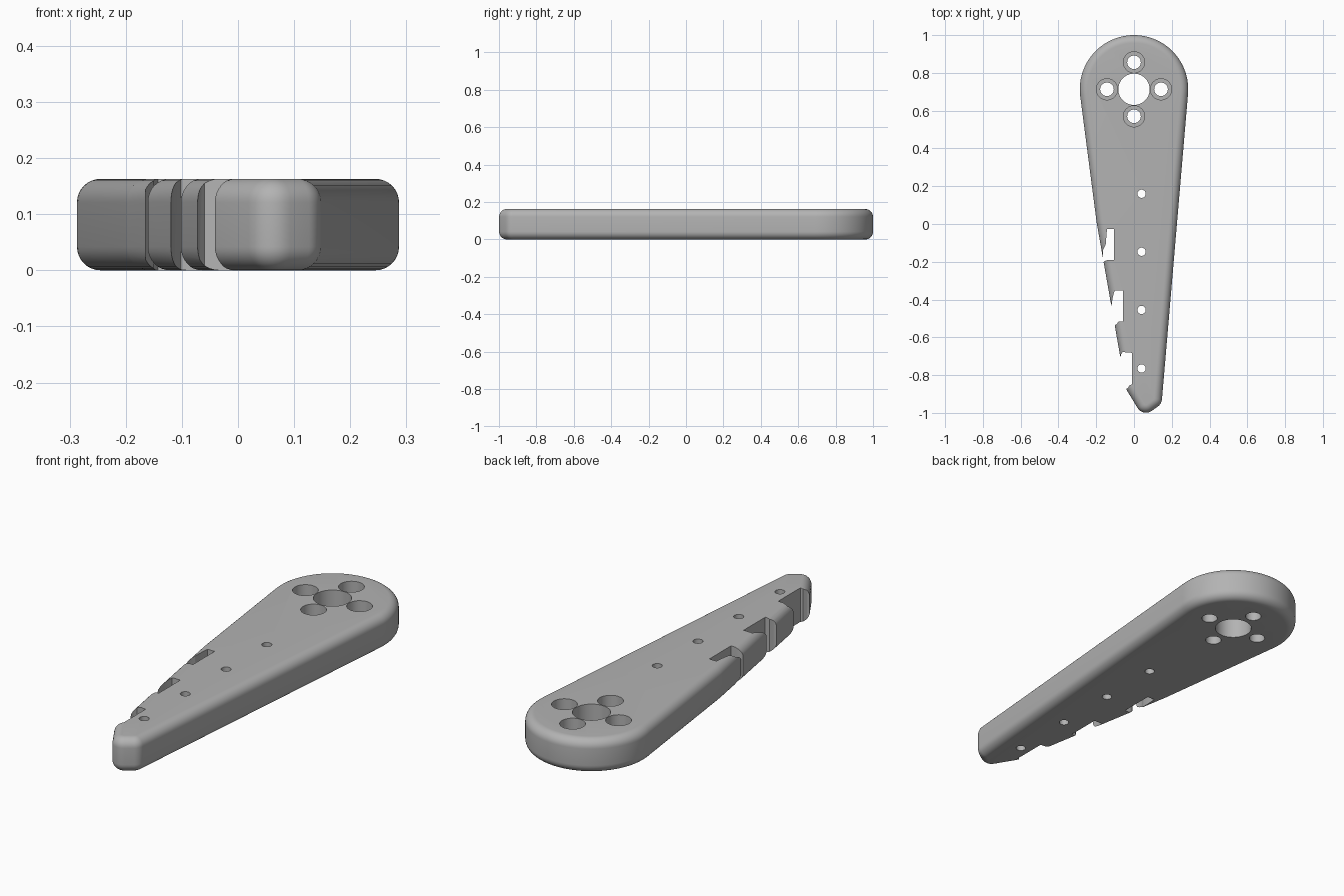
import bpy, bmesh, math
from mathutils import Vector

if "Cube" in bpy.data.objects:
    bpy.data.objects.remove(bpy.data.objects["Cube"])

H, FILLET = 0.163, 0.042
HUB = Vector((0, 0.713))
HUB_R = 0.287

grey = bpy.data.materials.new("grey")
grey.diffuse_color = (0.45, 0.45, 0.45, 1)
grey.use_nodes = True
grey.node_tree.nodes["Principled BSDF"].inputs["Base Color"].default_value = grey.diffuse_color


def make(name, rings):
    """Closed solid from stacked rings of equal point count."""
    bm = bmesh.new()
    loops = [[bm.verts.new(p) for p in ring] for ring in rings]
    n = len(loops[0])
    for a, b in zip(loops, loops[1:]):
        for i in range(n):
            j = (i + 1) % n
            bm.faces.new((a[i], a[j], b[j], b[i]))
    bm.faces.new(loops[0][::-1])
    bm.faces.new(loops[-1])
    bmesh.ops.recalc_face_normals(bm, faces=bm.faces)
    me = bpy.data.meshes.new(name)
    bm.to_mesh(me)
    bm.free()
    me.materials.append(grey)
    ob = bpy.data.objects.new(name, me)
    bpy.context.collection.objects.link(ob)
    return ob


def prism(pts, z0, z1):
    return make("cutter", [[(x, y, z) for x, y in pts] for z in (z0, z1)])


def circle(x, y, r, n):
    return [(x + r * math.cos(2 * math.pi * i / n), y + r * math.sin(2 * math.pi * i / n))
            for i in range(n)]


def rounded(prev, p, nxt, r, n=8):
    """Arc replacing a convex corner."""
    a, b = (prev - p).normalized(), (nxt - p).normalized()
    half = a.angle(b) / 2
    c = p + (a + b).normalized() * (r / math.sin(half))
    s = p + a * (r / math.tan(half)) - c
    turn = math.pi - 2 * half
    return [c + Vector((s.x * math.cos(t) - s.y * math.sin(t),
                        s.x * math.sin(t) + s.y * math.cos(t)))
            for t in (turn * i / n for i in range(n + 1))]


# counter-clockwise outline: round hub, bent left edge, pointed tip
outline = []
for i in range(65):
    t = math.radians(-5 + 191.5 * i / 64)
    outline.append(HUB + HUB_R * Vector((math.cos(t), math.sin(t))))
corners = [Vector(p) for p in ((-0.198, 0.01), (-0.043, -0.872), (0.048, -1.022), (0.146, -0.952))]
chain = [outline[-1]] + corners + [outline[0]]
for k, r in enumerate((0.3, 0.06, 0.052, 0.052), 1):
    outline += rounded(chain[k - 1], chain[k], chain[k + 1], r)


def inset(pts, d):
    out = []
    for i, p in enumerate(pts):
        e0 = (p - pts[i - 1]).normalized()
        e1 = (pts[(i + 1) % len(pts)] - p).normalized()
        m = Vector((-e0.y - e1.y, e0.x + e1.x)).normalized()
        out.append(p + m * d / m.dot(Vector((-e0.y, e0.x))))
    return out


# arm body with rounded rims
profile = []
for i in range(9):
    t = math.pi / 2 * i / 8
    profile.append((FILLET * (1 - math.sin(t)), FILLET * (1 - math.cos(t))))
profile += [(d, H - z) for d, z in reversed(profile)]
arm = make("lever_arm", [[(p.x, p.y, z) for p in inset(outline, d)] for d, z in profile])

# hub bore, counterbored screw holes, row of pin holes
cutters = [prism(circle(0, HUB.y, 0.083, 48), -0.1, 0.3)]
for dx, dy in ((1, 0), (-1, 0), (0, 1), (0, -1)):
    x, y = 0.143 * dx, HUB.y + 0.143 * dy
    cutters.append(prism(circle(x, y, 0.036, 32), -0.1, 0.3))
    cutters.append(prism(circle(x, y, 0.056, 32), 0.06, 0.3))
for y in (0.16, -0.147, -0.455, -0.765):
    cutters.append(prism(circle(0.04, y, 0.022, 24), -0.1, 0.3))

# hooked notches along the left edge
notches = (
    [(-0.143, -0.026), (-0.105, -0.026), (-0.105, -0.19), (-0.138, -0.19),
     (-0.152, -0.195), (-0.165, -0.205), (-0.165, -0.14), (-0.15, -0.11)],
    [(-0.102, -0.352), (-0.058, -0.352), (-0.058, -0.515), (-0.08, -0.515),
     (-0.092, -0.53), (-0.106, -0.54), (-0.2, -0.56), (-0.2, -0.5), (-0.121, -0.445), (-0.112, -0.385)],
    [(-0.06, -0.678), (-0.01, -0.682), (-0.01, -0.85), (-0.022, -0.852),
     (-0.032, -0.868), (-0.045, -0.876), (-0.12, -0.88), (-0.12, -0.74), (-0.074, -0.715), (-0.068, -0.69)],
)
cutters += [prism(p, -0.1, 0.3) for p in notches]

bpy.context.view_layer.objects.active = arm
for c in cutters:
    m = arm.modifiers.new("cut", 'BOOLEAN')
    m.operation, m.solver, m.object = 'DIFFERENCE', 'EXACT', c
    bpy.ops.object.modifier_apply(modifier=m.name)
    bpy.data.objects.remove(c)

bpy.ops.object.select_all(action='DESELECT')
arm.select_set(True)
bpy.ops.object.shade_smooth_by_angle(angle=math.radians(30))
